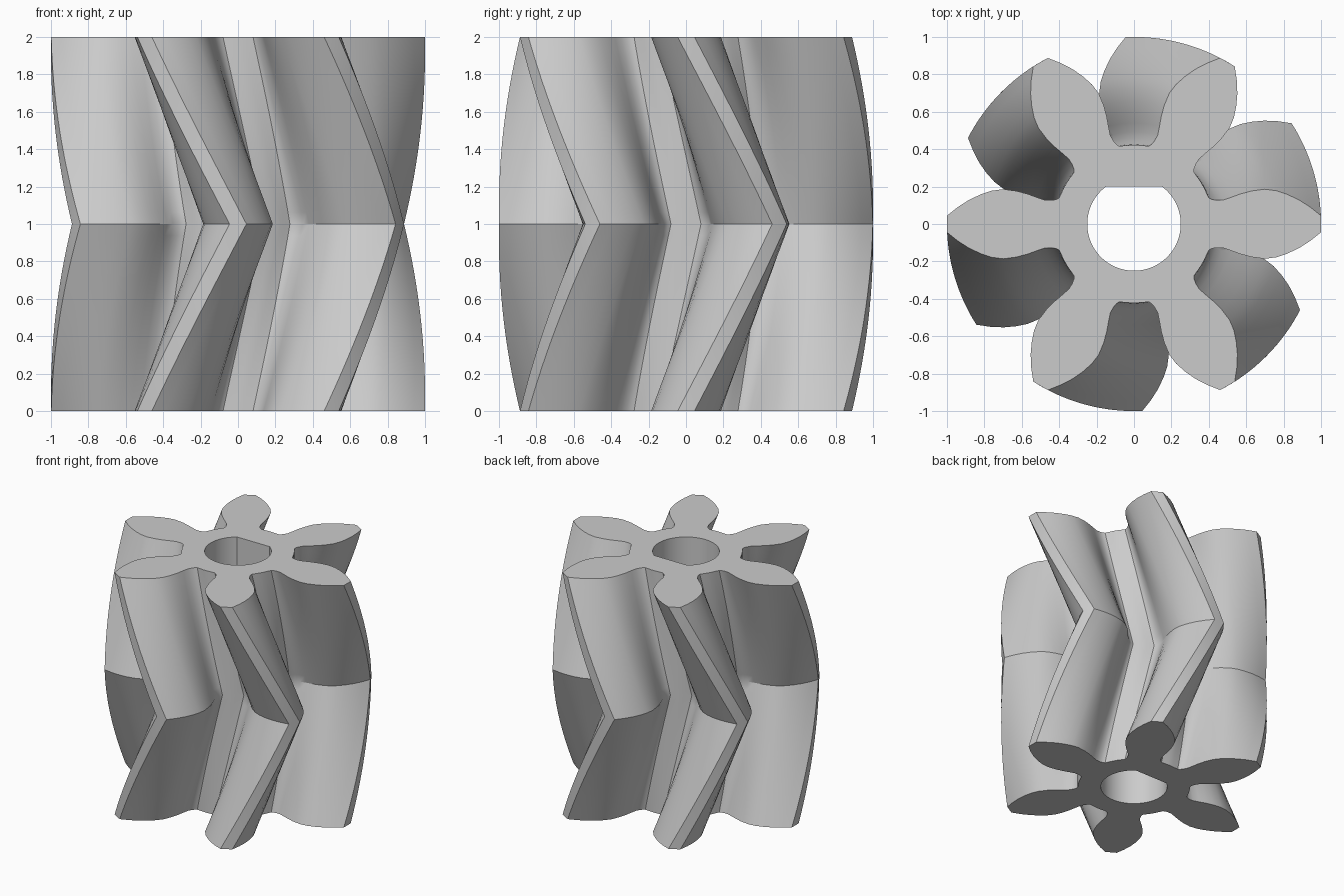
import bpy
import bmesh
from math import sin, cos, asin, pi, radians
from mathutils import Vector, Matrix

cube = bpy.data.objects.get("Cube")
if cube:
    bpy.data.objects.remove(cube)

TEETH = 6
TWIST = radians(30)      # turn from each end to the middle
LAYERS = 32              # even, so one ring lies on the middle plane
HEIGHT = 2.0
BORE, FLAT = 0.25, 0.2   # shaft hole radius and height of its flat


def polar(r, a):
    return Vector((r * cos(a), r * sin(a), 0))


# One flank of a tooth pointing along +x, from root to tip
flank = [Vector((x, y, 0)) for x, y in (
    (0.401, 0.139), (0.417, 0.131), (0.44, 0.127), (0.475, 0.128),
    (0.52, 0.143), (0.57, 0.161), (0.63, 0.177), (0.7, 0.186),
    (0.76, 0.178), (0.82, 0.158), (0.88, 0.13), (0.94, 0.092), (0.999, 0.045))]

# Whole tooth: lower flank, tip, mirrored upper flank, then the root arc
tooth = [Vector((p.x, -p.y, 0)) for p in flank] + [Vector((1, 0, 0))] + flank[::-1]
tooth += [polar(0.422, radians(a)) for a in (23, 27, 30, 33, 37)]
outline = [Matrix.Rotation(i * 2 * pi / TEETH, 3, 'Z') @ p
           for i in range(TEETH) for p in tooth]

# Shaft hole: an arc closed by a straight flat on the +y side
start = pi - asin(FLAT / BORE)
sweep = pi + 2 * asin(FLAT / BORE)
bore = [polar(BORE, start + sweep * i / 48) for i in range(49)]

bm = bmesh.new()


def ring(points, z, turn=0.0):
    m = Matrix.Rotation(turn, 3, 'Z')
    return [bm.verts.new(m @ p + Vector((0, 0, z))) for p in points]


def wall(a, b):
    for i in range(len(a)):
        j = (i + 1) % len(a)
        bm.faces.new((a[i], a[j], b[j], b[i]))


def loop_edges(r):
    return [bm.edges.get((r[i - 1], r[i])) for i in range(len(r))]


# Herringbone outer wall
rings = []
for k in range(LAYERS + 1):
    t = k / LAYERS
    rings.append(ring(outline, HEIGHT * t, TWIST * (1 - abs(2 * t - 1))))
for lower, upper in zip(rings, rings[1:]):
    wall(lower, upper)

# Straight wall of the shaft hole
bore_low, bore_high = ring(bore, 0), ring(bore, HEIGHT)
wall(bore_low, bore_high)

# End faces with the hole left open
for outer, inner in ((rings[0], bore_low), (rings[-1], bore_high)):
    bmesh.ops.triangle_fill(bm, use_beauty=True, use_dissolve=False,
                            edges=loop_edges(outer) + loop_edges(inner))
bmesh.ops.recalc_face_normals(bm, faces=bm.faces[:])

mesh = bpy.data.meshes.new("herringbone_gear")
bm.to_mesh(mesh)
bm.free()
gear = bpy.data.objects.new("herringbone_gear", mesh)
bpy.context.collection.objects.link(gear)

# Plain grey material
grey = bpy.data.materials.new("plain_grey")
grey.use_nodes = True
colour = (0.6, 0.6, 0.6, 1)
grey.diffuse_color = colour
grey.node_tree.nodes["Principled BSDF"].inputs["Base Color"].default_value = colour
mesh.materials.append(grey)

# Smooth flanks, crisp tips, ends and middle crease
bpy.ops.object.select_all(action='DESELECT')
gear.select_set(True)
bpy.context.view_layer.objects.active = gear
bpy.ops.object.shade_smooth_by_angle(angle=radians(28))
